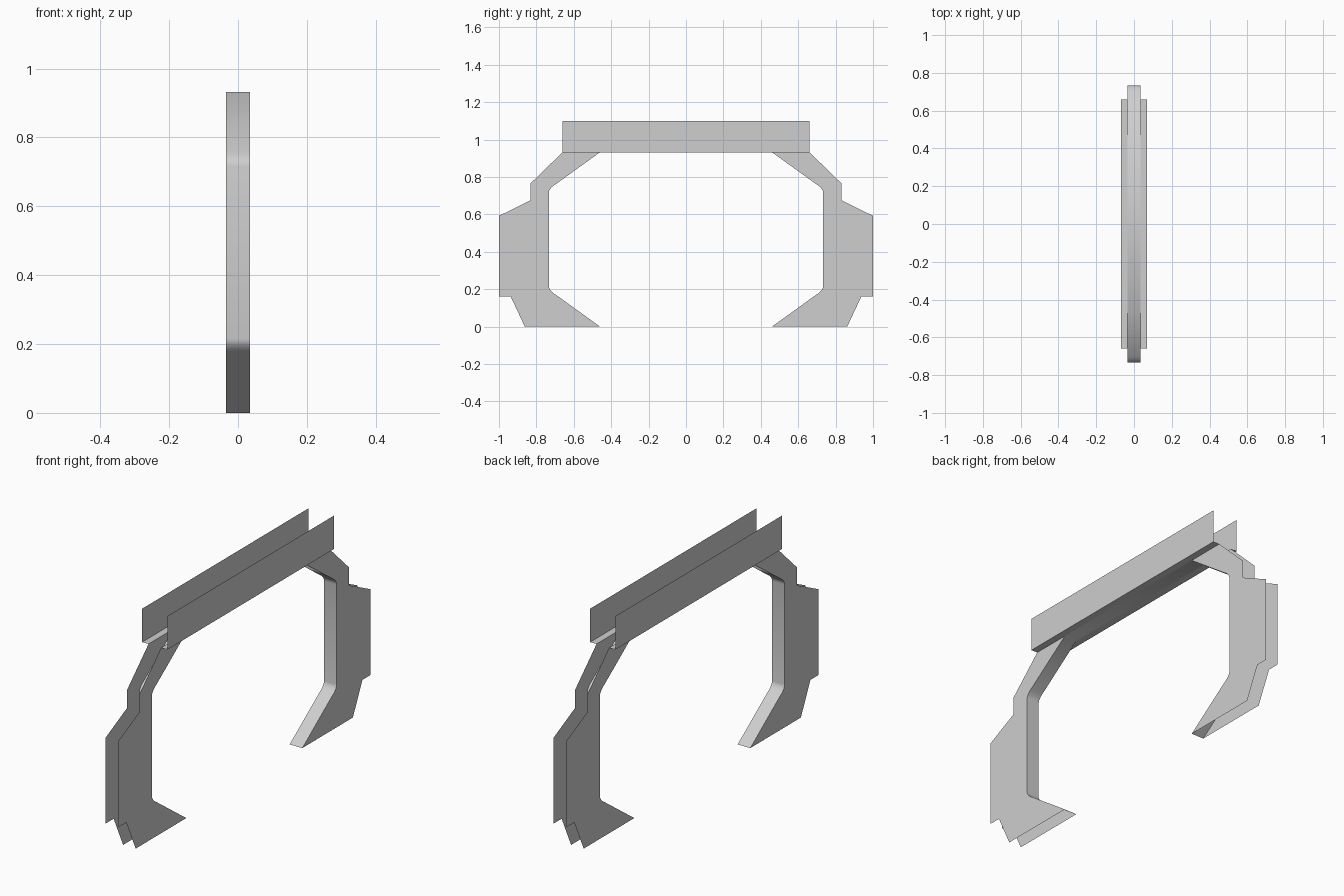
import bpy
import math
from mathutils import Vector

cube = bpy.data.objects.get("Cube")
if cube:
    bpy.data.objects.remove(cube, do_unlink=True)

GREY = 0.62
LEG_X = 0.035     # half width of the legs
BEAM_X = 0.07     # half width of the top channel
BEAM_Y = 0.66
DECK_Z = 0.932
TOP_Z = 1.1
TIP_Y = 0.46      # inner end of feet and shoulders

steel = bpy.data.materials.new("light grey steel")
steel.use_nodes = True
colour = (GREY, GREY, GREY, 1)
steel.diffuse_color = colour
steel.node_tree.nodes["Principled BSDF"].inputs["Base Color"].default_value = colour


def sheet(name, verts, faces):
    """Make one thin sheet-metal part."""
    mesh = bpy.data.meshes.new(name)
    mesh.from_pydata(verts, [], faces)
    mesh.materials.append(steel)
    obj = bpy.data.objects.new(name, mesh)
    bpy.context.collection.objects.link(obj)
    return obj


def rounded(a, corner, b, steps=5):
    """Curve from a to b around a corner."""
    a, corner, b = Vector(a), Vector(corner), Vector(b)
    points = []
    for i in range(steps + 1):
        t = i / steps
        points.append(tuple(a * (1 - t) ** 2 + corner * 2 * t * (1 - t) + b * t * t))
    return points


# Inner edge of a leg, foot to shoulder, as (y, z)
lower = rounded((0.69, 0.166), (0.733, 0.192), (0.733, 0.215))
upper = [(y, DECK_Z - z) for y, z in reversed(lower)]
inner = [(TIP_Y, 0)] + lower + upper + [(TIP_Y, DECK_Z)]

# Outer edge of a leg, shoulder to foot
outer = [(BEAM_Y, DECK_Z), (0.832, 0.765), (0.832, 0.675), (1, 0.592),
         (1, 0.16), (0.937, 0.16), (0.862, 0)]

# Side plates of both legs
for end, s in (("front", -1), ("back", 1)):
    for side, m in (("left", 1), ("right", -1)):
        verts = [(m * LEG_X, s * y, z) for y, z in inner + outer]
        order = list(range(len(verts)))
        if s * m > 0:
            order.reverse()
        plate = sheet(f"{end}_leg_{side}_plate", verts, [order])
        if plate.data.polygons[0].normal.x * m < 0:
            plate.data.flip_normals()

# Continuous web along the inside of the arch
path = [(-y, z) for y, z in inner] + list(reversed(inner))
verts = [(x, y, z) for y, z in path for x in (LEG_X, -LEG_X)]
faces = [(2 * i, 2 * i + 1, 2 * i + 3, 2 * i + 2) for i in range(len(path) - 1)]
web = sheet("inner_web", verts, faces)
bpy.ops.object.select_all(action="DESELECT")
web.select_set(True)
bpy.context.view_layer.objects.active = web
bpy.ops.object.shade_smooth_by_angle(angle=math.radians(40))

# Top channel: a ledge and an upright wall on each side
for side, m in (("left", 1), ("right", -1)):
    section = [(LEG_X, DECK_Z), (BEAM_X, DECK_Z), (BEAM_X, TOP_Z)]
    verts = [(m * x, y, z) for x, z in section for y in (-BEAM_Y, BEAM_Y)]
    faces = [(0, 1, 3, 2), (2, 3, 5, 4)]
    channel = sheet(f"top_channel_{side}", verts, faces)
    if channel.data.polygons[1].normal.x * m < 0:
        channel.data.flip_normals()
